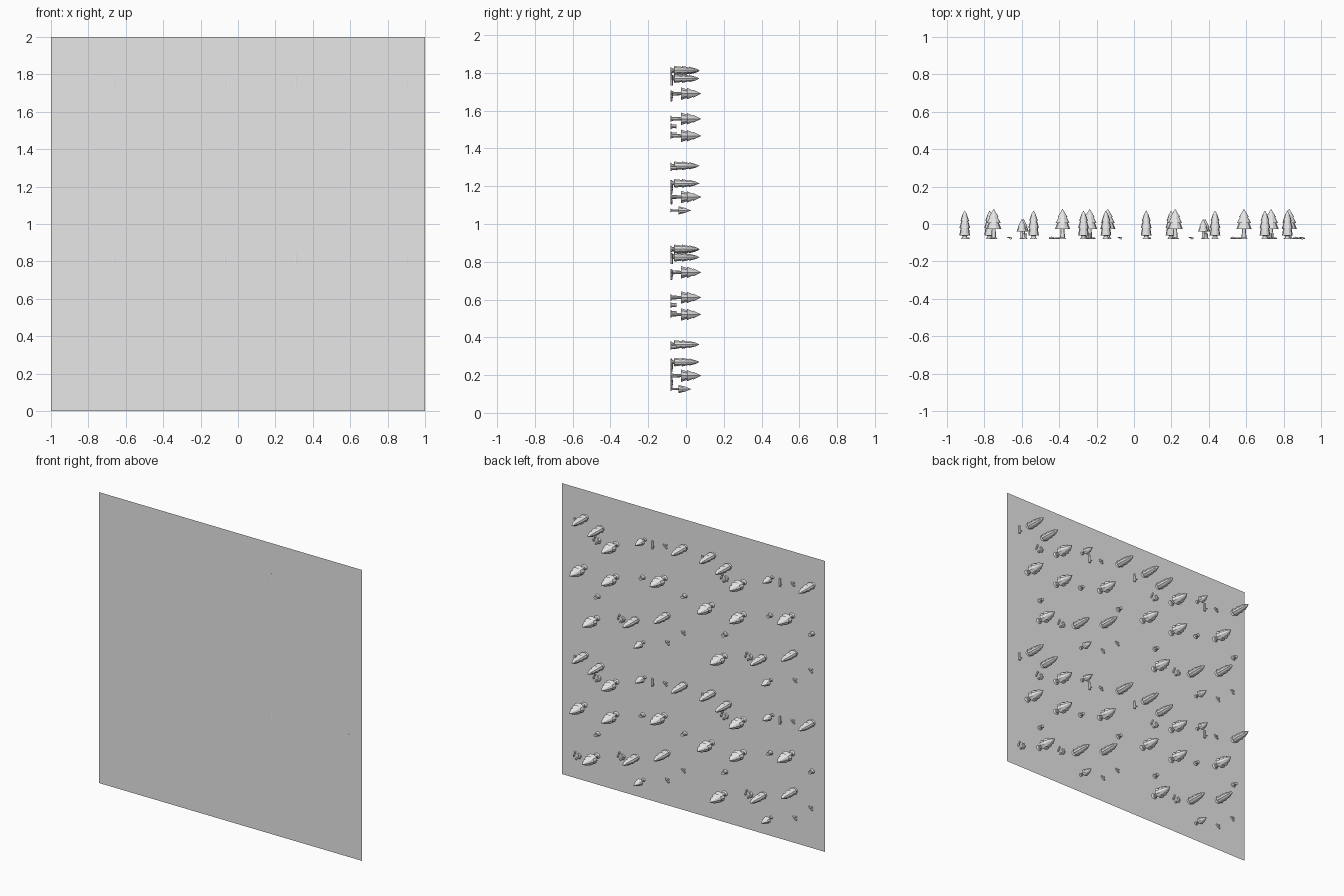
import bpy, bmesh, math, random
from mathutils import Matrix, Vector

random.seed(4)
GROUND = -0.081
TILE_X, TILE_Z = 0.97, 0.946

cube = bpy.data.objects.get("Cube")
if cube:
    bpy.data.objects.remove(cube, do_unlink=True)

grey = bpy.data.materials.new("plain_grey")
grey.use_nodes = True
grey.diffuse_color = (0.8, 0.8, 0.8, 1)
grey.node_tree.nodes["Principled BSDF"].inputs["Base Color"].default_value = (0.8, 0.8, 0.8, 1)


def finish(bm, name):
    bmesh.ops.recalc_face_normals(bm, faces=bm.faces)
    mesh = bpy.data.meshes.new(name)
    bm.to_mesh(mesh)
    bm.free()
    mesh.materials.append(grey)
    return mesh


def lathe(name, profile, sides=10):
    """Turn a (radius, height) profile around the y axis, slightly oval."""
    bm = bmesh.new()
    rings = []
    for r, h in profile:
        angles = [math.tau * i / sides for i in range(sides)]
        rings.append([bm.verts.new((1.1 * r * math.cos(a), h, 0.93 * r * math.sin(a))) for a in angles])
    for low, high in zip(rings, rings[1:]):
        for i in range(sides):
            j = (i + 1) % sides
            bm.faces.new((low[i], low[j], high[j], high[i]))
    bm.faces.new(rings[-1])
    bmesh.ops.remove_doubles(bm, verts=bm.verts, dist=0.00005)
    return finish(bm, name)


def rock_clump(name, count, spread, size):
    """A loose heap of flattened stones."""
    bm = bmesh.new()
    for i in range(count):
        a = math.tau * i / count + random.uniform(-0.4, 0.4)
        s = size * random.uniform(0.7, 1.15)
        place = Matrix.Translation((spread * math.cos(a), 0.003, spread * math.sin(a)))
        squash = Matrix.Diagonal((1.2, 0.8, 0.8, 1))
        turn = Matrix.Rotation(random.uniform(0, 3), 4, 'Y')
        bmesh.ops.create_icosphere(bm, subdivisions=1, radius=s, matrix=place @ turn @ squash)
    for v in bm.verts:
        v.co.y = max(v.co.y, 0)
    return finish(bm, name)


def fallen_log(name):
    """A thin log lying on the ground with one side twig."""
    bm = bmesh.new()
    bmesh.ops.create_cone(bm, cap_ends=True, segments=6, radius1=0.008, radius2=0.007,
                          depth=0.055, matrix=Matrix.Translation((0, 0.004, 0)))
    twig = Matrix.Translation((-0.01, 0.008, -0.012)) @ Matrix.Rotation(math.radians(-50), 4, 'Y')
    bmesh.ops.create_cone(bm, cap_ends=True, segments=5, radius1=0.003, radius2=0.002,
                          depth=0.02, matrix=twig)
    for v in bm.verts:
        v.co.y = max(v.co.y, -0.001)
    return finish(bm, name)


# Ground sheet
bm = bmesh.new()
bmesh.ops.create_grid(bm, x_segments=1, y_segments=1, size=1,
                      matrix=Matrix.Translation((0, GROUND, 1)) @ Matrix.Rotation(math.pi / 2, 4, 'X'))
ground = bpy.data.objects.new("ground_sheet", finish(bm, "ground_sheet"))
bpy.context.collection.objects.link(ground)

# Tree, stump, rock and log shapes
flare = [(0.02, 0), (0.012, 0.008)]
shapes = {
    "narrow_tree": lathe("narrow_tree", flare + [
        (0.01, 0.018), (0.026, 0.019), (0.02, 0.062), (0.026, 0.06),
        (0.016, 0.1), (0.021, 0.098), (0.011, 0.132), (0, 0.153)]),
    "wide_tree": lathe("wide_tree", flare + [
        (0.009, 0.055), (0.037, 0.055), (0.024, 0.09), (0.034, 0.086),
        (0.017, 0.122), (0.024, 0.118), (0, 0.162)]),
    "small_tree": lathe("small_tree", [
        (0.012, 0), (0.007, 0.006), (0.006, 0.042), (0.025, 0.042),
        (0.015, 0.07), (0.019, 0.067), (0, 0.109)]),
    "stump": lathe("stump", [(0.017, 0), (0.011, 0.008), (0.01, 0.022), (0.012, 0.03)], 8),
    "rock_clump": rock_clump("rock_clump", 5, 0.022, 0.014),
    "small_rocks": rock_clump("small_rocks", 3, 0.009, 0.01),
    "fallen_log": fallen_log("fallen_log"),
}

# Places (x, z) within one tile of forest
places = {
    "narrow_tree": [(0.82, 1.814), (0.70, 1.77), (0.065, 1.81), (0.433, 1.215), (0.198, 1.308)],
    "wide_tree": [(0.588, 1.69), (0.83, 1.467), (0.588, 1.467), (0.22, 1.557), (0.733, 1.143)],
    "small_tree": [(0.37, 1.78), (0.38, 1.072)],
    "stump": [(0.384, 1.517), (0.065, 1.475), (0.726, 1.295)],
    "rock_clump": [(0.735, 1.68), (0.55, 1.19)],
    "small_rocks": [(0.21, 1.78), (0.194, 1.12), (0.073, 1.22)],
    "fallen_log": [(0.31, 1.762), (0.90, 1.762)],
}


def plant(kind, x, z):
    obj = bpy.data.objects.new(kind, shapes[kind])
    obj.location = (x, GROUND, z)
    bpy.context.collection.objects.link(obj)


# Repeat the tile across and down the sheet
for column in range(2):
    for row in range(2):
        for kind, spots in places.items():
            for x, z in spots:
                plant(kind, x - TILE_X * column, z - TILE_Z * row)

# One extra heap near the lower corner
plant("rock_clump", 0.885, 0.16)
